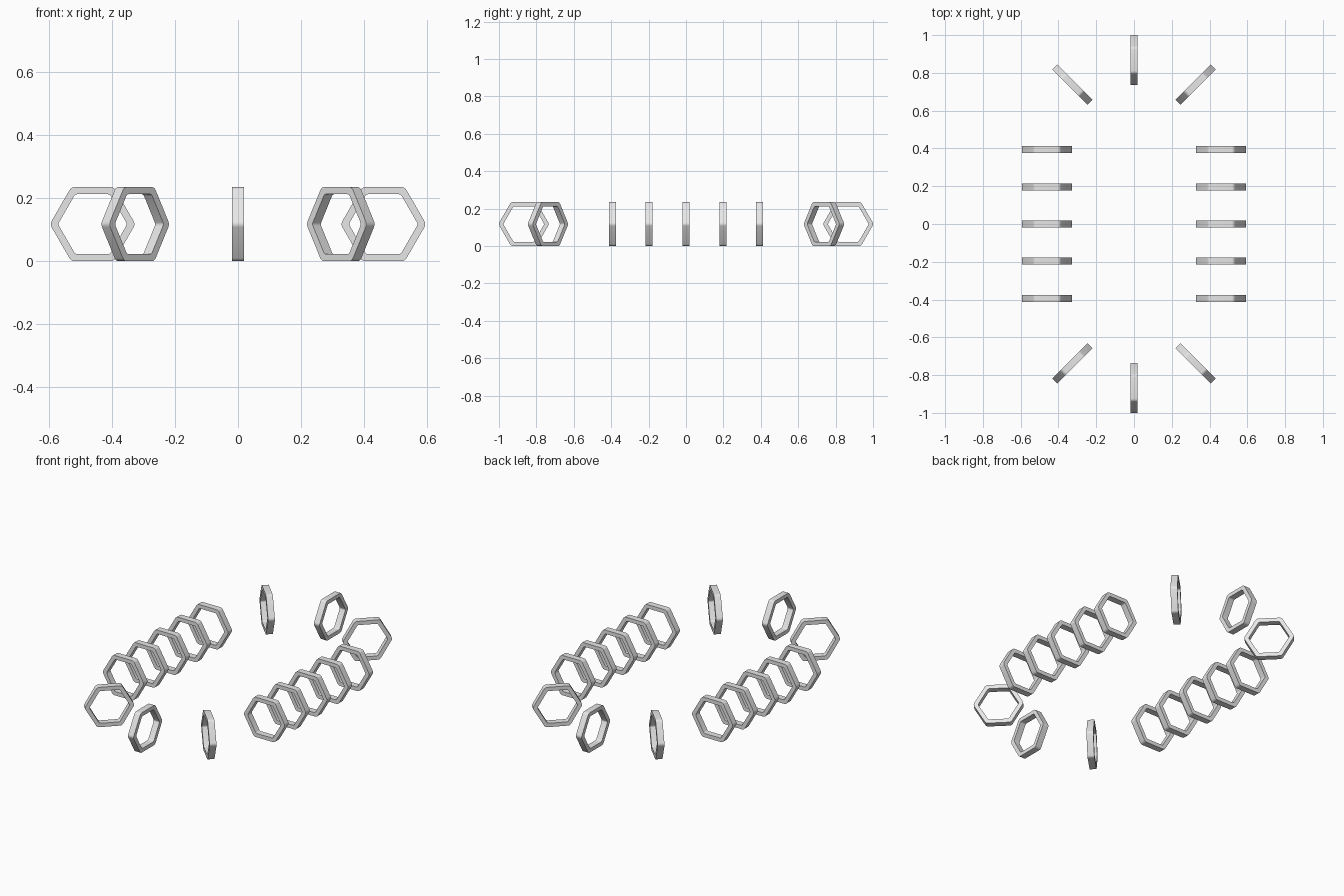
import bpy, bmesh, math
from mathutils import Vector

cube = bpy.data.objects.get("Cube")
if cube:
    bpy.data.objects.remove(cube)

DEPTH = 0.037
OUTER, INNER = 0.1175, 0.095      # apothems of the hexagonal ring
OUTER_R, INNER_R = 0.02, 0.012    # corner rounding
STEPS = 4

grey = bpy.data.materials.new("light_grey")
grey.use_nodes = True
grey.diffuse_color = (0.8, 0.8, 0.8, 1)
grey.node_tree.nodes["Principled BSDF"].inputs["Base Color"].default_value = (0.8, 0.8, 0.8, 1)


def hexagon(apothem, radius):
    """Rounded hexagon in the xz plane, corners pointing along x."""
    points = []
    for corner in range(6):
        a = math.radians(60 * corner)
        centre = Vector((math.cos(a), 0, math.sin(a))) * (apothem - radius) / math.cos(math.pi / 6)
        for i in range(STEPS + 1):
            b = a + math.radians(-30 + 60 * i / STEPS)
            points.append(centre + Vector((math.cos(b), 0, math.sin(b))) * radius)
    return points


# Shared ring mesh: outer and inner walls joined by flat front and back
bm = bmesh.new()
loops = []
for apothem, radius, y in ((OUTER, OUTER_R, -1), (OUTER, OUTER_R, 1),
                           (INNER, INNER_R, 1), (INNER, INNER_R, -1)):
    offset = Vector((0, y * DEPTH / 2, 0))
    loops.append([bm.verts.new(p + offset) for p in hexagon(apothem, radius)])
count = len(loops[0])
for k in range(4):
    a, b = loops[k], loops[(k + 1) % 4]
    for i in range(count):
        j = (i + 1) % count
        bm.faces.new((a[i], a[j], b[j], b[i]))
bmesh.ops.recalc_face_normals(bm, faces=bm.faces)
ring_mesh = bpy.data.meshes.new("hexagon_ring")
bm.to_mesh(ring_mesh)
bm.free()
ring_mesh.materials.append(grey)


def ring(name, x, y, angle):
    ob = bpy.data.objects.new(name, ring_mesh)
    ob.location = (x, y, OUTER)
    ob.rotation_euler.z = math.radians(angle)
    bpy.context.collection.objects.link(ob)
    return ob


# Straight rows down both sides
for side, x in (("right", -0.461), ("left", 0.461)):
    for i in range(5):
        first = ring(f"{side}_row_ring_{i + 1}", x, (i - 2) * 0.197, 0)

# Fanned rings closing each end
for end, s in (("front", -1), ("back", 1)):
    ring(f"{end}_end_ring", 0, s * 0.8675, 90)
    for side, t in (("right", -1), ("left", 1)):
        ring(f"{end}_{side}_corner_ring", t * 0.326, s * 0.738, 45 * s * t)

# Smooth the rounded corners, keep the rims sharp
bpy.ops.object.select_all(action='DESELECT')
first.select_set(True)
bpy.context.view_layer.objects.active = first
bpy.ops.object.shade_smooth_by_angle(angle=math.radians(30))
